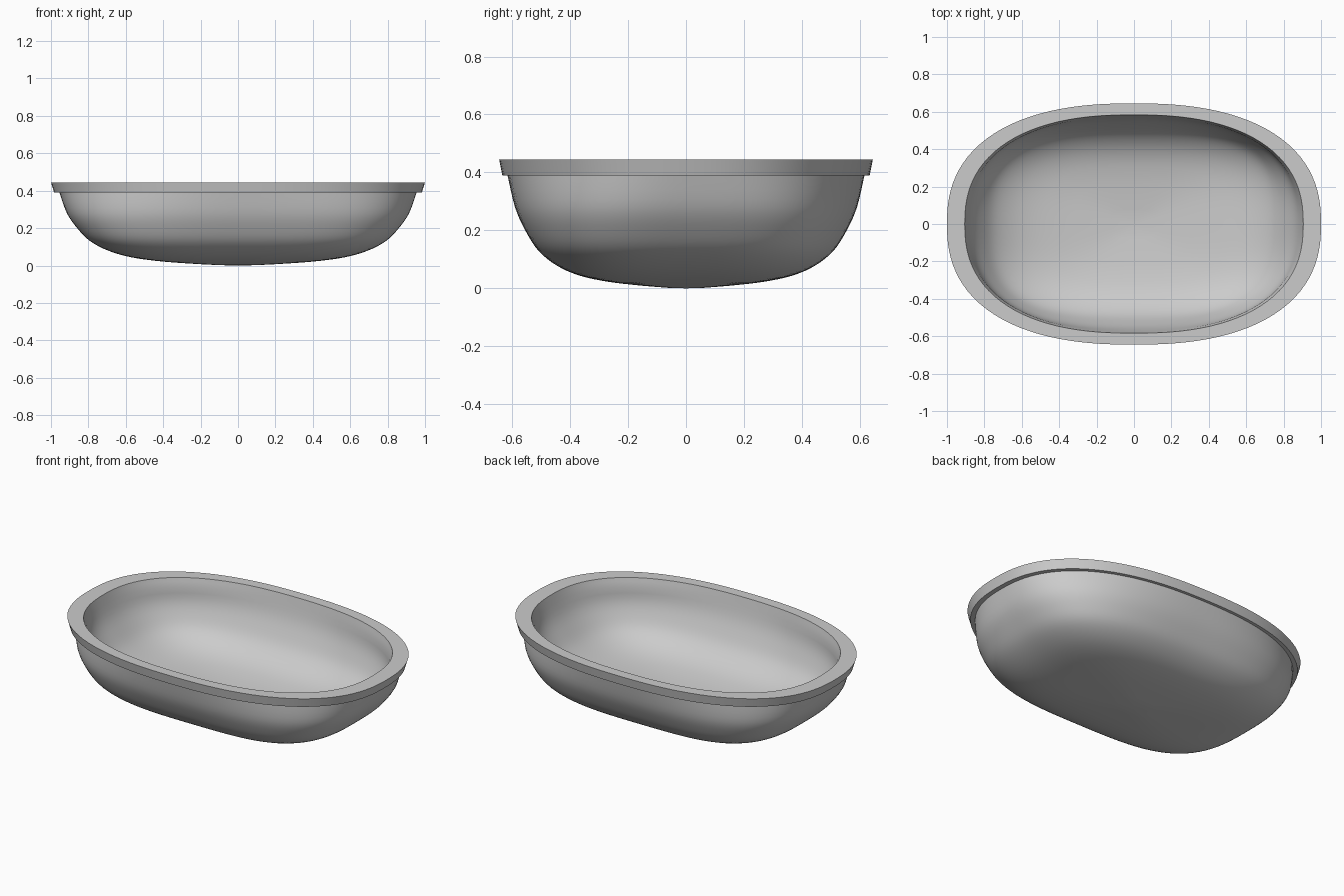
import bpy, bmesh, math

if "Cube" in bpy.data.objects:
    bpy.data.objects.remove(bpy.data.objects["Cube"])

SEG = 112
HALF_Y = 0.645
LIP_Z = 0.39
TOP_Z = 0.445


def ring(bm, scale, z):
    """Rounded-rectangle oval; squarer towards the base."""
    t = min(1, max(0, 1 - z / LIP_Z))
    n = 2.4 + 1.2 * t
    verts = []
    for i in range(SEG):
        a = 2 * math.pi * i / SEG
        c, s = math.cos(a), math.sin(a)
        r = scale * (abs(c) ** n + abs(s) ** n) ** (-1 / n)
        verts.append(bm.verts.new((r * c, r * s * HALF_Y, z)))
    return verts


def smooth_profile(pts, steps=4):
    """Catmull-Rom resampling of (scale, z) points."""
    out = []
    for i in range(len(pts) - 1):
        p0, p1 = pts[max(i - 1, 0)], pts[i]
        p2, p3 = pts[i + 1], pts[min(i + 2, len(pts) - 1)]
        for k in range(steps):
            t = k / steps
            out.append(tuple(
                0.5 * (2 * b + (c - a) * t + (2 * a - 5 * b + 4 * c - d) * t * t
                       + (3 * b - a - 3 * c + d) * t ** 3)
                for a, b, c, d in zip(p0, p1, p2, p3)))
    return out + [pts[-1]]


# Outer bowl profile from base to lip
bowl = [(0.10, 0.002), (0.25, 0.010), (0.42, 0.023), (0.57, 0.044),
        (0.69, 0.078), (0.79, 0.130), (0.86, 0.200), (0.915, 0.280),
        (0.955, LIP_Z)]
outer = smooth_profile(bowl)

# Inner bowl: slightly smaller and raised to give wall thickness
FLOOR = 0.03
inner = [(s * 0.905 / 0.955, FLOOR + z * (TOP_Z - FLOOR) / LIP_Z)
         for s, z in reversed(outer)]

# Overhanging lip joins the two
lip = [(0.983, LIP_Z), (1.0, TOP_Z)]

bm = bmesh.new()
rings = [ring(bm, s, z) for s, z in outer + lip + inner]
for lo, hi in zip(rings, rings[1:]):
    for i in range(SEG):
        j = (i + 1) % SEG
        bm.faces.new((lo[i], lo[j], hi[j], hi[i]))

# Close the underside and the floor at the centre
for loop, z in ((rings[0], 0.0), (rings[-1], FLOOR)):
    centre = bm.verts.new((0, 0, z))
    for i in range(SEG):
        bm.faces.new((loop[i], loop[(i + 1) % SEG], centre))
bmesh.ops.recalc_face_normals(bm, faces=bm.faces)

mesh = bpy.data.meshes.new("basin")
bm.to_mesh(mesh)
bm.free()
basin = bpy.data.objects.new("basin", mesh)
bpy.context.collection.objects.link(basin)
bpy.context.view_layer.objects.active = basin
basin.select_set(True)
bpy.ops.object.shade_smooth_by_angle(angle=math.radians(30))
